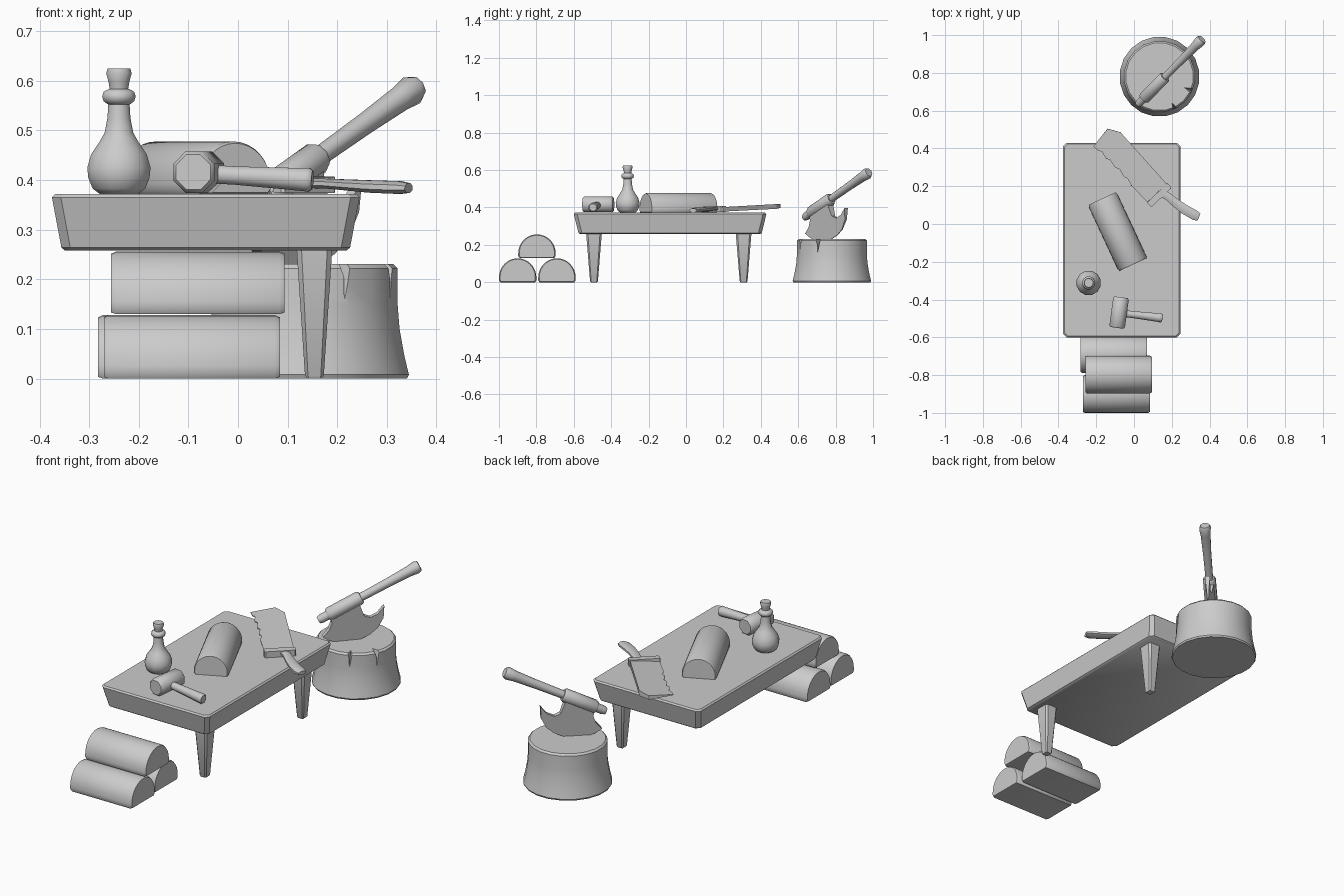
import bpy, bmesh
from math import sin, cos, pi, radians
from mathutils import Vector, Matrix

cube = bpy.data.objects.get("Cube")
if cube:
    bpy.data.objects.remove(cube, do_unlink=True)

GREY = (0.6, 0.6, 0.6, 1)
grey = bpy.data.materials.new("plain grey")
grey.use_nodes = True
grey.diffuse_color = GREY
grey.node_tree.nodes["Principled BSDF"].inputs["Base Color"].default_value = GREY


def shade(obj, angle):
    obj.data.shade_smooth()
    obj.data.set_sharp_from_angle(angle=radians(angle))


def loft(name, rings, angle=30, matrix=None):
    """Skin a closed solid through rings of equal point count."""
    bm = bmesh.new()
    loops = [[bm.verts.new(p) for p in ring] for ring in rings]
    n = len(loops[0])
    for a, b in zip(loops, loops[1:]):
        for i in range(n):
            j = (i + 1) % n
            bm.faces.new((a[i], a[j], b[j], b[i]))
    bm.faces.new(loops[0][::-1])
    bm.faces.new(loops[-1])
    if matrix:
        bm.transform(matrix)
    bmesh.ops.recalc_face_normals(bm, faces=bm.faces)
    mesh = bpy.data.meshes.new(name)
    bm.to_mesh(mesh)
    bm.free()
    mesh.materials.append(grey)
    obj = bpy.data.objects.new(name, mesh)
    bpy.context.collection.objects.link(obj)
    shade(obj, angle)
    return obj


def tube(name, path, seg=8, flat=1.0, angle=50):
    """Sweep a round section along (point, radius) pairs."""
    pts = [Vector(p) for p, r in path]
    rings = []
    for i, (p, r) in enumerate(path):
        t = (pts[min(i + 1, len(pts) - 1)] - pts[max(i - 1, 0)]).normalized()
        side = t.cross(Vector((0, 0, 1)))
        side = side.normalized() if side.length > 0.01 else Vector((1, 0, 0))
        up = side.cross(t)
        ring = []
        for k in range(seg):
            a = 2 * pi * (k + 0.5) / seg
            ring.append(pts[i] + side * r * cos(a) + up * r * flat * sin(a))
        rings.append(ring)
    return loft(name, rings, angle)


def lathe(name, x, y, profile, seg, angle=50):
    return tube(name, [((x, y, z), r) for r, z in profile], seg, angle=angle)


def rod(name, start, end, stations, seg=8):
    """Straight turned piece; stations are (fraction, radius)."""
    a, b = Vector(start), Vector(end)
    return tube(name, [(a.lerp(b, f), r) for f, r in stations], seg)


def chamfered(hx, hy, c, z):
    """Rectangle with cut corners."""
    return [(sx * (hx - dx), sy * (hy - dy), z)
            for sx, sy, cuts in ((1, 1, ((0, c), (c, 0))), (-1, 1, ((c, 0), (0, c))),
                                 (-1, -1, ((0, c), (c, 0))), (1, -1, ((c, 0), (0, c))))
            for dx, dy in cuts]


def half_log(name, length, radius, height, center, turn=0.0):
    """Flat-bottomed rounded billet lying along its local x."""
    base = height * 0.2
    section = [(radius * 0.93, 0), (radius, base * 0.4)]
    section += [(radius * cos(pi * k / 16), base + (height - base) * sin(pi * k / 16))
                for k in range(17)]
    section += [(-radius, base * 0.4), (-radius * 0.93, 0)]
    mid = height * 0.4
    rings = []
    for x, s in ((-length / 2, 0.94), (0.01 - length / 2, 1),
                 (length / 2 - 0.01, 1), (length / 2, 0.94)):
        rings.append([(x, w * s, mid + (h - mid) * s) for w, h in section])
    return loft(name, rings, 35,
                Matrix.Translation(center) @ Matrix.Rotation(radians(turn), 4, "Z"))


def wedge_plate(name, outline, origin, u, v, half_thickness):
    """Plate in the u-v plane, its thickness given by a rule on v."""
    o, u, v = Vector(origin), Vector(u).normalized(), Vector(v).normalized()
    n = u.cross(v).normalized()
    rings = [[o + u * a + v * b + n * s * half_thickness(b) for a, b in outline]
             for s in (-1, 1)]
    return loft(name, rings)


# Table with sloping sides
loft("table_top", [chamfered(*s) for s in (
    (0.284, 0.482, 0.018, 0.258), (0.291, 0.49, 0.018, 0.264),
    (0.31, 0.515, 0.018, 0.365), (0.303, 0.508, 0.016, 0.372))],
    matrix=Matrix.Translation((-0.065, -0.085, 0)))
for name, y in (("front_leg", -0.492), ("back_leg", 0.308)):
    loft(name, [chamfered(*s) for s in (
        (0.015, 0.017, 0.004, 0), (0.019, 0.021, 0.006, 0.006),
        (0.036, 0.042, 0.01, 0.262))], matrix=Matrix.Translation((0.154, y, 0)))

# Firewood stack
half_log("log_front", 0.355, 0.1, 0.128, (-0.093, -0.9, 0))
half_log("log_back", 0.352, 0.1, 0.128, (-0.106, -0.69, 0))
half_log("log_upper", 0.35, 0.1, 0.126, (-0.081, -0.797, 0.13))

# Loaf on the table
half_log("loaf", 0.386, 0.083, 0.106, (-0.087, -0.04, 0.372), -65)

# Bottle with stopper
lathe("bottle", -0.24, -0.312, (
    (0.04, 0.372), (0.055, 0.383), (0.064, 0.405), (0.066, 0.425), (0.058, 0.452),
    (0.042, 0.475), (0.03, 0.495), (0.024, 0.525), (0.022, 0.556)), 12)
lathe("bottle_collar", -0.24, -0.312, (
    (0.022, 0.552), (0.032, 0.559), (0.035, 0.568), (0.032, 0.578), (0.02, 0.584)), 12)
lathe("stopper", -0.24, -0.312, (
    (0.019, 0.58), (0.022, 0.598), (0.027, 0.615), (0.024, 0.625)), 10)

# Mallet
rod("mallet_head", (-0.068, -0.388, 0.416), (-0.09, -0.55, 0.416),
    ((0, 0.038), (0.05, 0.045), (0.95, 0.045), (1, 0.038)))
rod("mallet_handle", (-0.07, -0.472, 0.413), (0.15, -0.498, 0.4),
    ((0, 0.02), (0.3, 0.02), (0.93, 0.025), (0.97, 0.026), (1, 0.02)))

# Cleaver with a chipped edge
edge = [(0.43, -0.074), (0.395, -0.07), (0.38, -0.06), (0.335, -0.07), (0.32, -0.058),
        (0.27, -0.068), (0.25, -0.056), (0.2, -0.068), (0.185, -0.06), (0.14, -0.071)]
U, V = (-0.69, 0.724, 0.04), (0.724, 0.69, 0)
wedge_plate("cleaver_blade", [(0, 0.07), (0.385, 0.082), (0.447, 0.046)] + edge + [(0, -0.07)],
            (0.135, 0.15, 0.39), U, V, lambda v: 0.007 + v * 0.07)
wedge_plate("cleaver_bolster", [(-0.014, 0.07), (-0.008, 0.076), (0.016, 0.076),
                                (0.02, 0.07), (0.02, -0.068), (0.016, -0.074),
                                (-0.008, -0.074), (-0.014, -0.068)],
            (0.135, 0.15, 0.391), U, V, lambda v: 0.016)
tube("cleaver_handle", [((0.14, 0.17, 0.394), 0.024), ((0.18, 0.145, 0.393), 0.022),
                        ((0.225, 0.108, 0.39), 0.025), ((0.27, 0.076, 0.387), 0.028),
                        ((0.325, 0.045, 0.385), 0.029), ((0.344, 0.037, 0.384), 0.022)],
     flat=0.48)

# Chopping stump with split notches
stump = lathe("stump", 0.135, 0.78, (
    (0.208, 0), (0.212, 0.008), (0.203, 0.045), (0.193, 0.1), (0.189, 0.15),
    (0.189, 0.222), (0.18, 0.231)), 20, 30)
for turn, inner in ((-65, 0.145), (-24, 0.135)):
    rings = [[(r_in, 0, z), (0.24, hw, z), (0.24, -hw, z)]
             for r_in, hw, z in ((0.186, 0.003, 0.16), (inner, 0.036, 0.245))]
    cutter = loft("notch_cutter", rings, matrix=Matrix.Translation((0.135, 0.78, 0))
                  @ Matrix.Rotation(radians(turn), 4, "Z"))
    cutter.hide_render = True
    mod = stump.modifiers.new("notch", "BOOLEAN")
    mod.operation, mod.object, mod.solver = "DIFFERENCE", cutter, "EXACT"
    bpy.context.view_layer.objects.active = stump
    bpy.ops.object.modifier_apply(modifier=mod.name)
    bpy.data.objects.remove(cutter, do_unlink=True)
shade(stump, 30)

# Axe sunk into the stump
foot, tip = Vector((0.02, 0.632, 0.345)), Vector((0.36, 0.978, 0.588))
along = (tip - foot).normalized()
down = Vector((along.x, along.y, 0)).normalized()
down = (down * along.z - Vector((0, 0, 1)) * Vector((along.x, along.y)).length)
rod("axe_handle", foot, tip, ((0, 0.017), (0.03, 0.022), (0.45, 0.02), (0.7, 0.022),
                              (0.9, 0.026), (0.97, 0.031), (1, 0.024)))
rod("axe_socket", foot + along * 0.05, foot + along * 0.23,
    ((0, 0.028), (0.06, 0.034), (0.94, 0.034), (1, 0.028)))
wedge_plate("axe_blade", [(0.06, 0), (0.05, 0.04), (0.02, 0.068), (-0.02, 0.085),
                          (0.0, 0.12), (0.03, 0.15), (0.07, 0.178), (0.116, 0.193),
                          (0.18, 0.195), (0.228, 0.183), (0.275, 0.148), (0.304, 0.095),
                          (0.259, 0.115), (0.22, 0.113), (0.2, 0.09), (0.205, 0.04), (0.21, 0)],
            foot, along, down, lambda d: 0.024 - d * 0.112)
